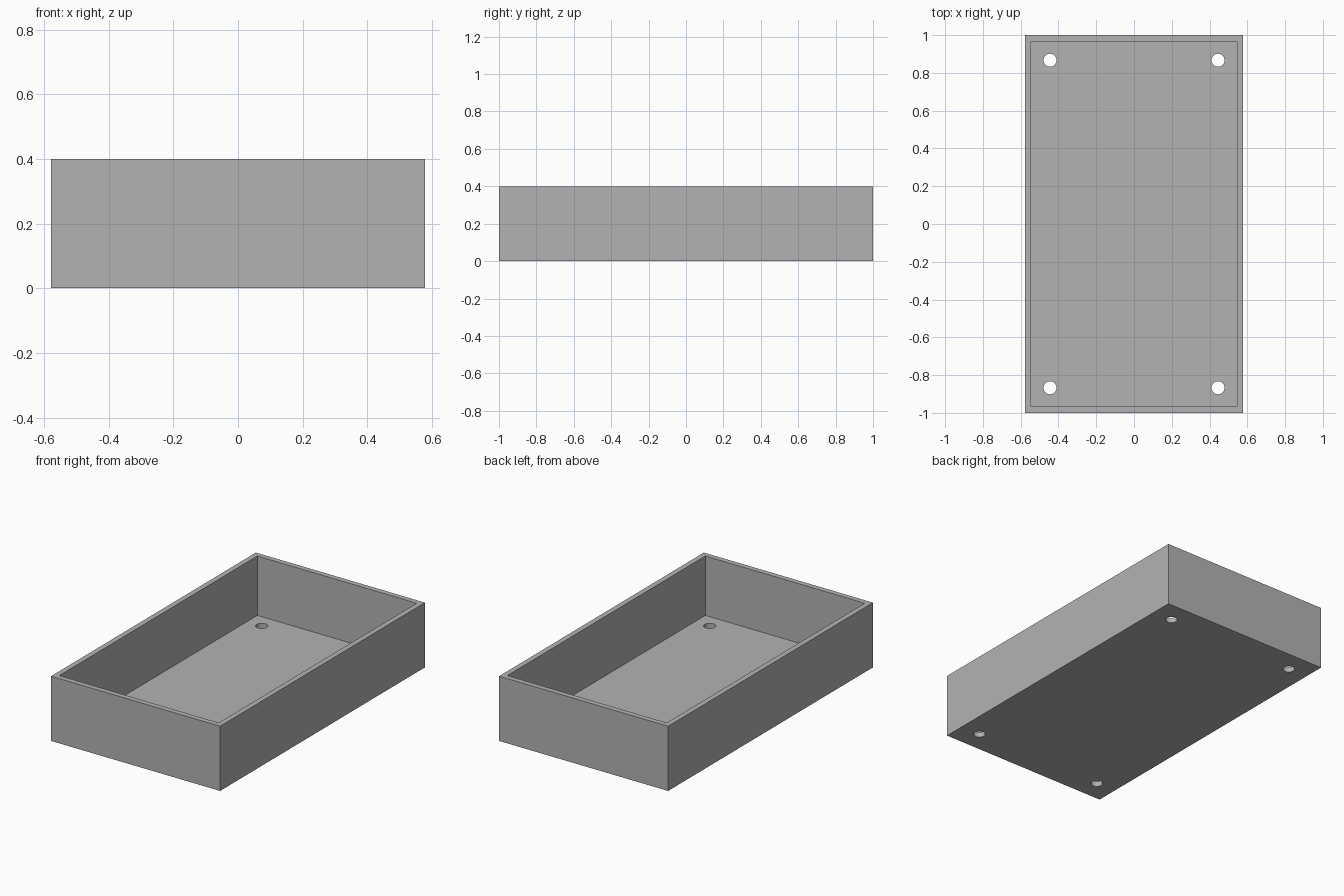
import bpy

if "Cube" in bpy.data.objects:
    bpy.data.objects.remove(bpy.data.objects["Cube"])

HALF_X, HALF_Y, HEIGHT = 0.578, 1.0, 0.4
WALL = 0.033            # wall and floor thickness
HOLE_X, HOLE_Y, HOLE_R = 0.445, 0.867, 0.0345

grey = bpy.data.materials.new("plain grey")
grey.diffuse_color = (0.45, 0.45, 0.45, 1)
grey.use_nodes = True
grey.node_tree.nodes["Principled BSDF"].inputs["Base Color"].default_value = grey.diffuse_color


def box(name, hx, hy, z0, z1):
    bpy.ops.mesh.primitive_cube_add(size=1, location=(0, 0, (z0 + z1) / 2))
    ob = bpy.context.object
    ob.name = name
    ob.scale = (2 * hx, 2 * hy, z1 - z0)
    bpy.ops.object.transform_apply(location=True, rotation=False, scale=True)
    return ob


def cut(target, cutter):
    cutter.hide_render = True
    mod = target.modifiers.new("cut", 'BOOLEAN')
    mod.operation = 'DIFFERENCE'
    mod.solver = 'EXACT'
    mod.object = cutter
    bpy.context.view_layer.objects.active = target
    bpy.ops.object.modifier_apply(modifier=mod.name)
    bpy.data.objects.remove(cutter, do_unlink=True)


# Open tray: outer block with a pocket leaving thin walls and floor
tray = box("tray", HALF_X, HALF_Y, 0, HEIGHT)
tray.data.materials.append(grey)
cut(tray, box("pocket_cutter", HALF_X - WALL, HALF_Y - WALL, WALL, HEIGHT + 0.2))

# Round screw holes through the floor, one near each corner
for sx in (-1, 1):
    for sy in (-1, 1):
        bpy.ops.mesh.primitive_cylinder_add(
            vertices=48, radius=HOLE_R, depth=0.2,
            location=(sx * HOLE_X, sy * HOLE_Y, 0))
        cut(tray, bpy.context.object)

# Smooth hole walls, crisp box edges
for poly in tray.data.polygons:
    poly.material_index = 0
bpy.ops.object.select_all(action='DESELECT')
tray.select_set(True)
bpy.context.view_layer.objects.active = tray
bpy.ops.object.shade_smooth_by_angle()
